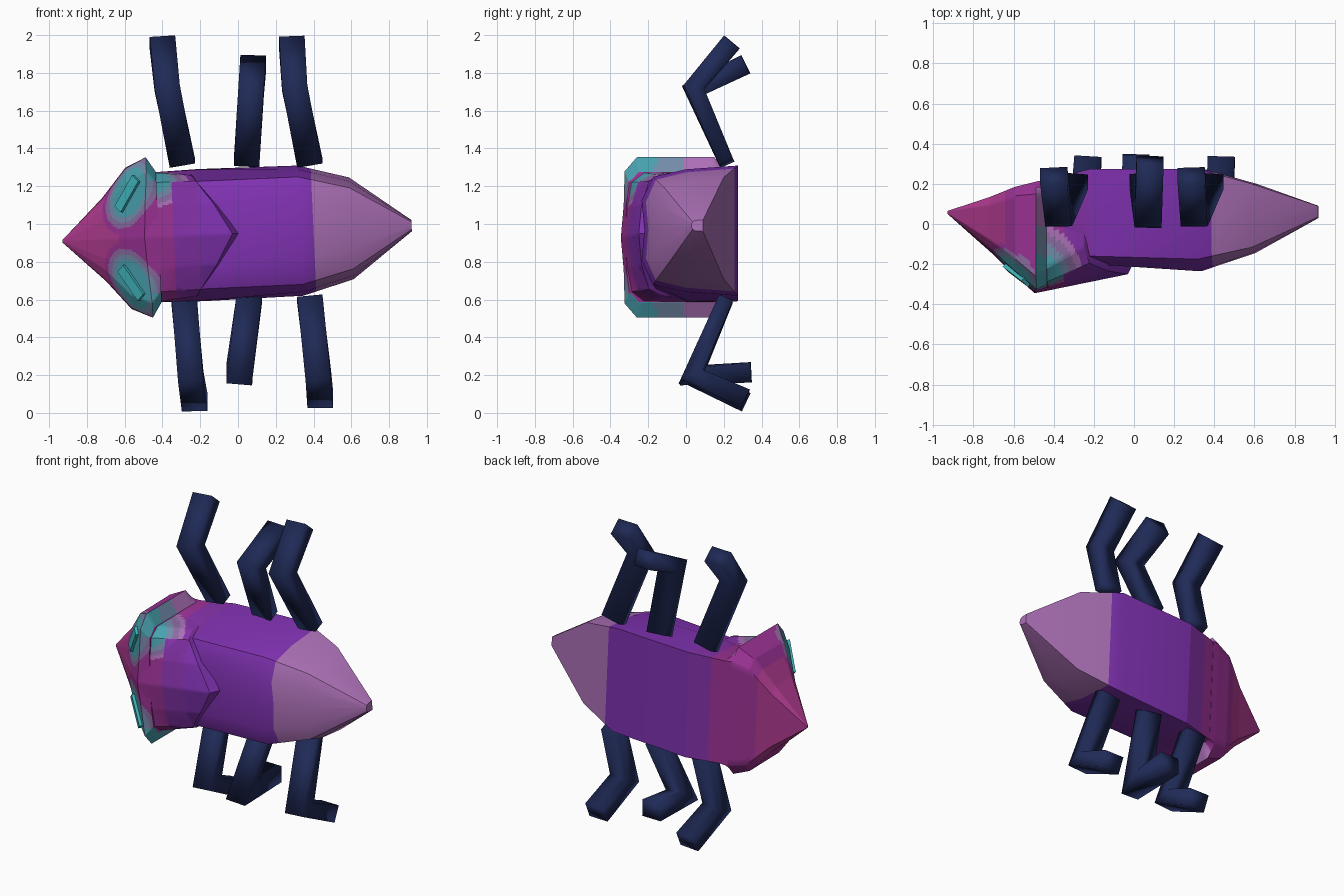
import bpy, bmesh
from mathutils import Vector, Matrix
from mathutils.bvhtree import BVHTree

if "Cube" in bpy.data.objects:
    bpy.data.objects.remove(bpy.data.objects["Cube"])

COLOURS = {
    "magenta": (.42, .042, .27), "plum": (.33, .032, .30), "violet": (.235, .032, .40),
    "purple": (.22, .032, .45), "lilac": (.42, .165, .48), "dusty_mauve": (.26, .15, .36),
    "slate_blue": (.17, .26, .40), "teal": (.065, .36, .43), "bright_teal": (.05, .46, .50),
    "navy": (.014, .023, .095),
}
NAMES = list(COLOURS)
MATS = []
for name, rgb in COLOURS.items():
    m = bpy.data.materials.new(name)
    m.use_nodes = True
    m.diffuse_color = (*rgb, 1)
    bsdf = m.node_tree.nodes["Principled BSDF"]
    bsdf.inputs["Base Color"].default_value = (*rgb, 1)
    bsdf.inputs["Roughness"].default_value = .7
    MATS.append(m)

# The body axis leans slightly, so body parts share this placement
PLACE = Matrix.Translation((0, 0, .95)) @ Matrix.Rotation(-.045, 4, 'Y')


def finish(bm, name, rule, matrix=Matrix(), angle=.7):
    """Paint faces by rule, place the mesh and shade it."""
    bmesh.ops.recalc_face_normals(bm, faces=bm.faces)
    for f in bm.faces:
        f.material_index = NAMES.index(rule(f.calc_center_median()))
    bm.transform(matrix)
    me = bpy.data.meshes.new(name)
    bm.to_mesh(me)
    bm.free()
    for m in MATS:
        me.materials.append(m)
    ob = bpy.data.objects.new(name, me)
    bpy.context.collection.objects.link(ob)
    bpy.ops.object.select_all(action='DESELECT')
    ob.select_set(True)
    bpy.context.view_layer.objects.active = ob
    bpy.ops.object.shade_smooth_by_angle(angle=angle)


def bridge(rings):
    """Skin a list of closed rings and cap both ends."""
    bm = bmesh.new()
    rows = [[bm.verts.new(p) for p in ring] for ring in rings]
    n = len(rows[0])
    for a, b in zip(rows, rows[1:]):
        for i in range(n):
            j = (i + 1) % n
            bm.faces.new((a[i], a[j], b[j], b[i]))
    bm.faces.new(rows[0])
    bm.faces.new(rows[-1])
    return bm


def mirrored(half):
    """Close a half section, which starts on the midline, over z = 0."""
    return half + [(x, y, -z) for x, y, z in reversed(half[1:])]


def section(x, *yz):
    return mirrored([(x, y, z) for y, z in yz])


def cut_bands(bm, *xs):
    for x in xs:
        bmesh.ops.bisect_plane(bm, geom=bm.verts[:] + bm.edges[:] + bm.faces[:],
                               plane_co=(x, 0, 0), plane_no=(1, 0, 0))


def refine(bm, cuts):
    bmesh.ops.subdivide_edges(bm, edges=bm.edges[:], cuts=cuts, use_grid_fill=True)


def stepped(value, steps):
    """Name of the first step whose limit lies above value, else None."""
    return next((name for limit, name in steps if value < limit), None)


def band(c):
    return stepped(c.x, ((-.63, "magenta"), (-.34, "plum"), (-.2, "violet"), (.4, "purple"))) or "lilac"


EYE = Vector((-.57, -.25, .245))
EYE_AXIS = Vector((.5, -.25, .83)).normalized()


def head_paint(c):
    # Rear of the collar fades from teal to lilac towards the belly
    if c.x > -.469 and abs(c.z) > .3 and c.y < .18:
        return stepped(c.y, ((-.16, "teal"), (0, "slate_blue"))) or "lilac"
    if c.y > -.04:
        return band(c)
    # Long patch around each eye
    d = Vector((c.x, c.y, abs(c.z))) - EYE
    along = d.dot(EYE_AXIS)
    across = (d - EYE_AXIS * along).length
    reach = ((along * .82) ** 2 + (across * 1.1) ** 2) ** .5
    return stepped(reach, ((.118, "teal"), (.143, "slate_blue"), (.17, "dusty_mauve"),
                           (.195, "plum"))) or band(c)


def shield_paint(c):
    # Patch on the upper shoulder only
    d = c - Vector((-.46, -.29, .31))
    reach = Vector((d.x, d.y * .75, d.z * 1.4)).length
    return stepped(reach, ((.12, "teal"), (.155, "slate_blue"), (.19, "dusty_mauve"),
                           (.22, "lilac"))) or band(c)


# Abdomen: flat belly, chamfered back, drawn out to a narrow tail
abdomen = bridge([
    section(-.46, (-.2, 0), (-.2, .17), (-.15, .28), (0, .343), (.21, .343)),
    section(-.2, (-.16, 0), (-.2, .17), (-.16, .285), (0, .347), (.275, .35)),
    section(.33, (-.22, 0), (-.235, .16), (-.175, .285), (0, .325), (.275, .345)),
    section(.6, (-.14, 0), (-.145, .12), (-.115, .215), (0, .25), (.2, .27)),
    section(.92, (.03, 0), (.03, .01), (.035, .02), (.05, .028), (.09, .03)),
])
cut_bands(abdomen, -.34, -.2, .4)
finish(abdomen, "abdomen", band, PLACE)

# Thorax shield: chevron plate whose rear edge tucks into the back
shield = bridge([
    mirrored([(-.495, -.345, 0), (-.485, -.325, .17), (-.47, -.31, .29), (-.47, -.25, .345), (-.47, .19, .343)]),
    mirrored([(-.03, -.25, 0), (-.12, -.235, .16), (-.21, -.195, .287), (-.235, -.12, .32), (-.24, .2, .345)]),
    mirrored([(0, -.19, 0), (-.1, -.18, .16), (-.2, -.14, .275), (-.22, -.08, .31), (-.21, .2, .335)]),
])
cut_bands(shield, -.34, -.2)
refine(shield, 13)
finish(shield, "thorax_shield", shield_paint, PLACE)

# Head: pointed snout widening to a flared collar
head = bridge([
    section(-.93, (.05, 0), (.05, .003), (.052, .005), (.055, .007), (.062, .007), (.065, .005)),
    section(-.71, (-.145, 0), (-.135, .1), (-.12, .16), (-.08, .215), (.1, .22), (.135, .18)),
    section(-.58, (-.27, 0), (-.25, .15), (-.235, .3), (-.17, .37), (.14, .375), (.185, .32)),
    mirrored([(-.495, -.345, 0), (-.485, -.33, .17), (-.47, -.325, .35), (-.47, -.26, .425),
              (-.47, .15, .425), (-.47, .212, .35)]),
    section(-.42, (-.32, 0), (-.315, .17), (-.3, .29), (-.25, .345), (.15, .344), (.222, .344)),
])
cut_bands(head, -.63)
refine(head, 14)
bmesh.ops.recalc_face_normals(head, faces=head.faces)
surface = BVHTree.FromBMesh(head)
finish(head, "head", head_paint, PLACE)

# Eyes: slim raised bars lying on the head
for side, label in ((1, "upper"), (-1, "lower")):
    spot, normal, _, _ = surface.find_nearest(Vector((EYE.x, EYE.y, side * .235)))
    along = Vector((.11, -.04, side * .14))
    along = (along - along.project(normal)).normalized()
    across = normal.cross(along)
    frame = Matrix((across, along, normal)).transposed().to_4x4()
    eye = bmesh.new()
    bmesh.ops.create_cube(eye, size=1)
    eye.transform(Matrix.Translation(spot) @ frame @ Matrix.Diagonal((.055, .2, .035, 1)))
    finish(eye, label + "_eye", lambda c: "bright_teal", PLACE)


def leg(name, points, width=.135):
    """Sweep a rectangle along hip, knee and foot with a mitred knee."""
    hip, knee, foot = map(Vector, points)
    t1, t2 = (knee - hip).normalized(), (foot - knee).normalized()
    mid = (t1 + t2).normalized()
    rings = []
    for p, t, thick in ((hip, t1, .08), (knee, mid, .09 / mid.dot(t1)), (foot, t2, .108)):
        n = t.cross(Vector((1, 0, 0))).normalized()
        w = n.cross(t) * width / 2
        n *= thick / 2
        rings.append([p + w + n, p - w + n, p - w - n, p + w - n])
    finish(bridge(rings), name, lambda c: "navy", angle=3.1)


# Legs: three upper and three lower, each as hip, knee and foot
LEGS = {
    "upper_front_leg": ((-.295, .215, 1.325), (-.375, .04, 1.72), (-.40, .24, 1.96)),
    "upper_middle_leg": ((.045, .215, 1.32), (.07, .04, 1.71), (.08, .315, 1.845)),
    "upper_rear_leg": ((.38, .215, 1.325), (.30, .04, 1.72), (.285, .24, 1.96)),
    "lower_front_leg": ((-.285, .21, .595), (-.25, .035, .19), (-.23, .315, .058)),
    "lower_middle_leg": ((.06, .21, .605), (.005, .035, .20), (.01, .345, .215)),
    "lower_rear_leg": ((.38, .21, .605), (.425, .035, .20), (.435, .315, .075)),
}
for name, points in LEGS.items():
    leg(name, points)
